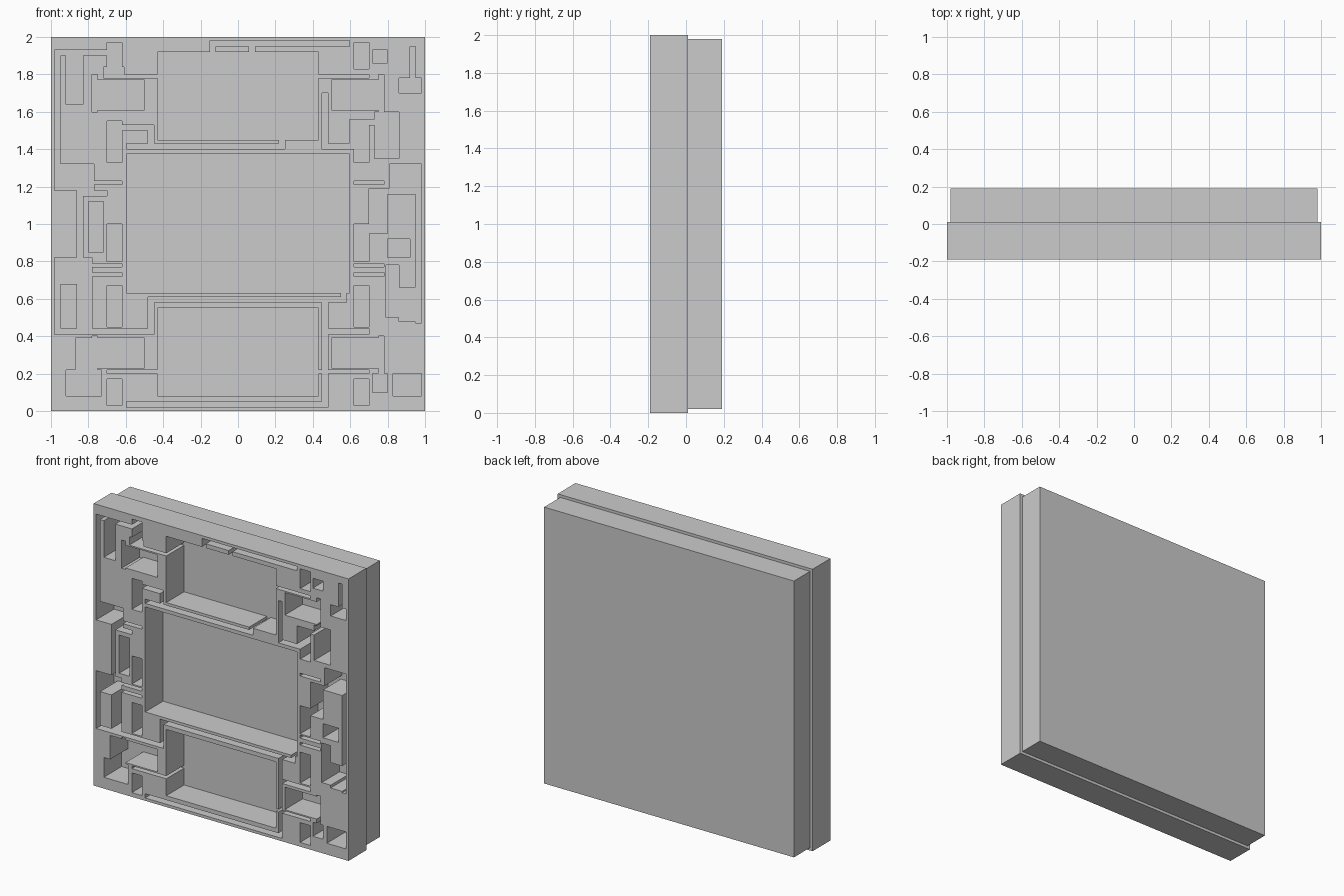
import bpy
import bmesh

cube = bpy.data.objects.get("Cube")
if cube:
    bpy.data.objects.remove(cube, do_unlink=True)

FRONT, JOINT, BACK = -0.19, 0.01, 0.19
HALF = 1
RIM = 0.02
WALL = 0.02
PASSAGE = 0.03

stone = bpy.data.materials.new("plain_grey")
stone.use_nodes = True
colour = (0.6, 0.6, 0.6, 1)
stone.diffuse_color = colour
stone.node_tree.nodes["Principled BSDF"].inputs["Base Color"].default_value = colour

openings = []


def chamber(left, right, bottom, top):
    """Open a rectangle through the front plate."""
    openings.append((left, right, bottom, top))


def across(left, right, bottom):
    """Open a narrow level passage."""
    chamber(left, right, bottom, bottom + PASSAGE)


def upright(left, bottom, top):
    """Open a narrow vertical passage."""
    chamber(left, left + PASSAGE, bottom, top)


def both_sides(left, right, bottom, top):
    """Open a rectangle and its mirror image across the centre line."""
    chamber(left, right, bottom, top)
    chamber(-right, -left, bottom, top)


def all_corners(left, right, bottom, top):
    """Open a rectangle in each of the four quarters."""
    both_sides(left, right, bottom, top)
    both_sides(left, right, 2 * HALF - top, 2 * HALF - bottom)


# Three halls stacked on the centre line
hall_side, great_side = 0.43, 0.595
low_floor, low_ceiling = 0.08, 0.55
great_floor, great_ceiling = 0.63, 1.375
high_floor, high_ceiling = 2 * HALF - low_ceiling, 2 * HALF - low_floor
chamber(-hall_side, hall_side, low_floor, low_ceiling)
chamber(-great_side, great_side, great_floor, great_ceiling)
chamber(-hall_side, hall_side, high_floor, high_ceiling)

# Passages that run along the hall walls
lane = hall_side + WALL
below_high = high_floor - WALL - PASSAGE
below_great = great_floor - WALL - PASSAGE
above_high = high_ceiling + PASSAGE
across(-great_side, 0.25, below_high)
across(-lane - PASSAGE, 0.58, below_great)
across(-0.15, great_side, above_high)
across(-great_side, lane, RIM)
upright(lane, RIM, below_great)
upright(lane, below_high, 1.7)
across(lane, great_side, below_high)
upright(great_side, below_high, 1.56)
upright(-lane - PASSAGE, 0.41, below_great)
upright(-lane - PASSAGE, below_high, 1.53)

# Doors from the passages into the halls
upright(0.22, below_high, high_floor)
upright(0.55, below_great, great_floor)
for door in (-0.15, 0.06):
    upright(door, high_ceiling, above_high)

# Rooms and passages that repeat in every quarter
all_corners(0.5, 0.75, 0.23, 0.39)
all_corners(0.62, 0.7, 0.03, 0.17)
all_corners(0.62, 0.7, 0.45, 0.67)
all_corners(hall_side, 0.7, 0.2, 0.22)
all_corners(0.75, 0.78, 0.2, 0.4)
all_corners(0.62, 0.78, 0.77, 0.79)
both_sides(0.62, 0.7, 0.8, 1)
both_sides(0.62, 0.78, 0.72, 0.74)
both_sides(lane, 0.7, 0.41, 0.44)

# Left and right outer walls of the maze
edge = HALF - RIM
shelf = 0.82

# Rooms on the -x side
upright(-edge, 1.18, 1.93)
chamber(-edge, -0.77, 1.18, 1.32)
across(-edge, -0.7, 1.9)
chamber(-0.92, -0.83, 1.64, 1.9)
chamber(-0.72, -0.61, 1.78, 1.84)
across(-0.7, -lane, 1.5)
upright(-edge, 0.41, shelf)
chamber(-edge, -0.86, 0.68, shelf)
across(-edge, -lane, 0.41)
chamber(-0.86, -0.78, 0.44, shelf)
chamber(-0.8, -0.72, 0.85, 1.12)
upright(-0.86, shelf, 1.15)
across(-0.86, -0.7, 1.15)
chamber(-0.92, -0.73, low_floor, 0.22)
chamber(-0.87, -0.77, 0.22, 0.39)

# Rooms on the +x side
chamber(0.7, 0.8, 0.95, 1.16)
across(0.7, edge, 1.16)
chamber(0.81, edge, 1.18, 1.32)
across(great_side, 0.78, 1.53)
upright(edge - PASSAGE, 0.47, 1.32)
chamber(0.8, 0.92, shelf, 0.92)
chamber(0.79, 0.86, 0.5, 0.78)
chamber(0.86, edge, 0.48, 0.66)
chamber(0.73, 0.86, 1.35, 1.6)
chamber(0.86, edge, 1.7, 1.78)
upright(edge - 2 * PASSAGE, 1.7, 1.95)
chamber(0.72, 0.8, 1.86, 1.93)
chamber(0.83, edge, low_floor, 0.2)
chamber(0.72, 0.8, 0.1, 0.2)


def add_object(name, bm):
    """Turn a bmesh into a flat shaded object."""
    bmesh.ops.recalc_face_normals(bm, faces=bm.faces)
    mesh = bpy.data.meshes.new(name)
    bm.to_mesh(mesh)
    bm.free()
    mesh.materials.append(stone)
    obj = bpy.data.objects.new(name, mesh)
    bpy.context.collection.objects.link(obj)


def is_open(x, z):
    return any(left < x < right and bottom < z < top
               for left, right, bottom, top in openings)


# Front plate: solid cells around the openings, pushed back to the joint
columns, rows = {-HALF, HALF}, {0, 2 * HALF}
for left, right, bottom, top in openings:
    columns |= {round(left, 3), round(right, 3)}
    rows |= {round(bottom, 3), round(top, 3)}
columns, rows = sorted(columns), sorted(rows)

bm = bmesh.new()
corners = {(x, z): bm.verts.new((x, FRONT, z)) for x in columns for z in rows}
for west, east in zip(columns, columns[1:]):
    for low, high in zip(rows, rows[1:]):
        if not is_open((west + east) / 2, (low + high) / 2):
            outline = ((west, low), (east, low), (east, high), (west, high))
            bm.faces.new([corners[point] for point in outline])
loose = [v for v in bm.verts if not v.link_faces]
bmesh.ops.delete(bm, geom=loose, context="VERTS")

extruded = bmesh.ops.extrude_face_region(bm, geom=bm.faces[:], use_keep_orig=True)
moved = [g for g in extruded["geom"] if isinstance(g, bmesh.types.BMVert)]
bmesh.ops.translate(bm, verts=moved, vec=(0, JOINT - FRONT, 0))
bmesh.ops.dissolve_limit(bm, angle_limit=0.01, verts=bm.verts, edges=bm.edges)
add_object("front_plate", bm)

# Backing slab, slightly smaller than the plate, closing the openings
bm = bmesh.new()
bmesh.ops.create_cube(bm, size=2 * edge)
for v in bm.verts:
    v.co.y = BACK if v.co.y > 0 else JOINT
    v.co.z += HALF
add_object("backing_slab", bm)
